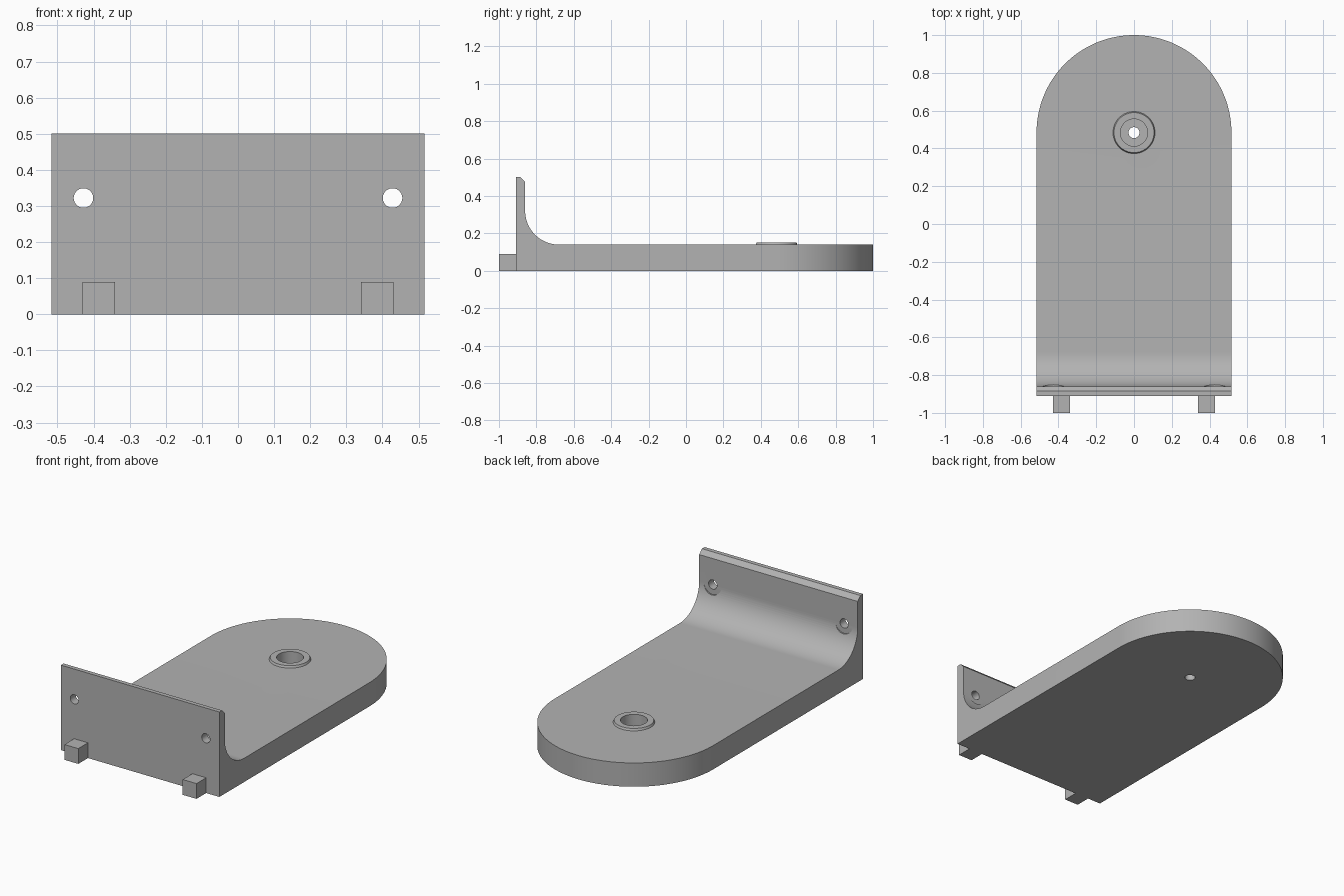
import bpy, bmesh
from math import pi, cos, sin, radians
from mathutils import Matrix, Vector

default = bpy.data.objects.get("Cube")
if default:
    bpy.data.objects.remove(default, do_unlink=True)

# Single flat grey
grey = bpy.data.materials.new("plain grey")
grey.use_nodes = True
colour = (0.45, 0.45, 0.45, 1)
grey.diffuse_color = colour
grey.node_tree.nodes["Principled BSDF"].inputs["Base Color"].default_value = colour

HALF_W = 0.516          # half width and radius of the rounded end
END_Y = 1 - HALF_W      # centre of the rounded end
FRONT, WALL = -0.91, -0.86
PLATE, TOP = 0.14, 0.5


def finish(name, bm):
    bmesh.ops.recalc_face_normals(bm, faces=bm.faces)
    mesh = bpy.data.meshes.new(name)
    bm.to_mesh(mesh)
    bm.free()
    mesh.materials.append(grey)
    obj = bpy.data.objects.new(name, mesh)
    bpy.context.collection.objects.link(obj)
    return obj


def prism(name, points, depth):
    """Extrude a closed outline of 3D points along a vector."""
    bm = bmesh.new()
    face = bm.faces.new([bm.verts.new(p) for p in points])
    new = bmesh.ops.extrude_face_region(bm, geom=[face])["geom"]
    bmesh.ops.translate(bm, vec=Vector(depth),
                        verts=[v for v in new if isinstance(v, bmesh.types.BMVert)])
    return finish(name, bm)


def cone(name, centre, r1, r2, depth, along_y=False, sides=64):
    bm = bmesh.new()
    turn = Matrix.Rotation(pi / 2, 4, "X") if along_y else Matrix()
    bmesh.ops.create_cone(bm, cap_ends=True, segments=sides, radius1=r1, radius2=r2,
                          depth=depth, matrix=Matrix.Translation(centre) @ turn)
    return finish(name, bm)


def combine(target, tool, operation):
    mod = target.modifiers.new("combine", "BOOLEAN")
    mod.operation, mod.solver, mod.object = operation, "EXACT", tool
    bpy.context.view_layer.objects.active = target
    bpy.ops.object.modifier_apply(modifier=mod.name)
    bpy.data.objects.remove(tool, do_unlink=True)


# L-shaped side profile with chamfered top and inner fillet
R = 0.18
side = [(FRONT, 0), (1.2, 0), (1.2, PLATE)]
for i in range(25):
    a = -pi / 2 - i / 24 * pi / 2
    side.append((WALL + R + R * cos(a), PLATE + R + R * sin(a)))
side += [(WALL, TOP - 0.025), (WALL - 0.025, TOP), (FRONT, TOP)]
body = prism("bracket_body", [(-0.7, y, z) for y, z in side], (1.4, 0, 0))

# Trim to the plan outline with a rounded back end
plan = [(-HALF_W, -1.2), (HALF_W, -1.2)]
plan += [(HALF_W * cos(i / 64 * pi), END_Y + HALF_W * sin(i / 64 * pi)) for i in range(65)]
combine(body, prism("outline", [(x, y, -0.2) for x, y in plan], (0, 0, 1)), "INTERSECT")

# Raised boss with a stepped bore
combine(body, cone("boss", (0, END_Y, 0.127), 0.128, 0.106, 0.05), "UNION")
combine(body, cone("bore", (0, END_Y, 0.15), 0.072, 0.072, 0.2), "DIFFERENCE")
combine(body, cone("pin_hole", (0, END_Y, 0), 0.029, 0.029, 0.3), "DIFFERENCE")

# Wall holes with a spot face that cuts into the fillet, and front pegs
for label, s in (("left", 1), ("right", -1)):
    x = 0.428 * s
    combine(body, cone("spot_face", (x, WALL + 0.1005, 0.322), 0.058, 0.058, 0.2, True),
            "DIFFERENCE")
    combine(body, cone("screw_hole", (x, WALL, 0.322), 0.027, 0.027, 0.4, True),
            "DIFFERENCE")
    peg = [(0.34, 0), (0.43, 0), (0.43, 0.09), (0.34, 0.09)]
    prism(label + "_peg", [(px * s, -1, z) for px, z in peg], (0, 1 + FRONT, 0))

bpy.ops.object.select_all(action="DESELECT")
body.select_set(True)
bpy.context.view_layer.objects.active = body
bpy.ops.object.shade_smooth_by_angle(angle=radians(25))
